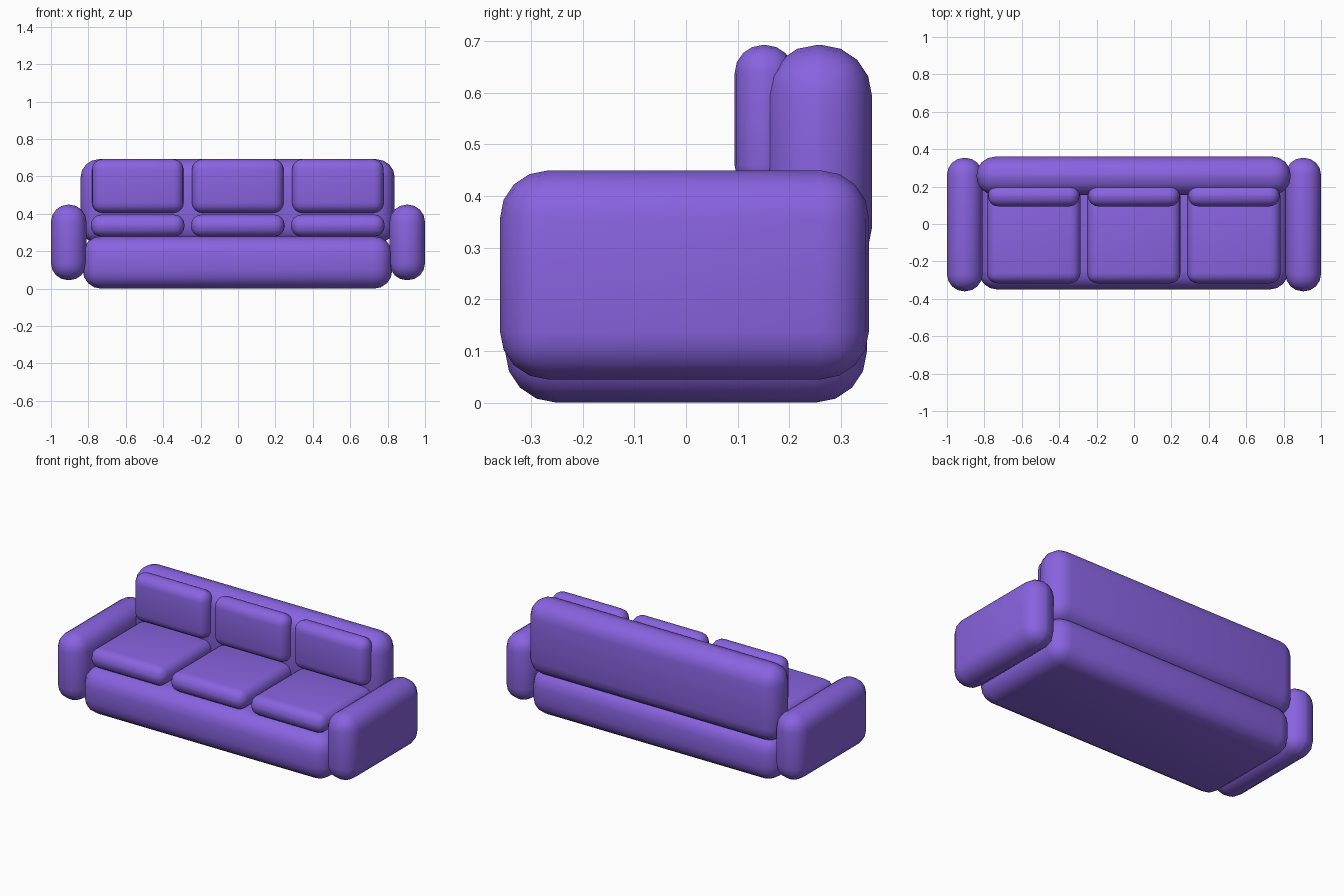
import bpy
import bmesh
from mathutils import Vector

cube = bpy.data.objects.get("Cube")
if cube:
    bpy.data.objects.remove(cube, do_unlink=True)

# Single upholstery colour
fabric = bpy.data.materials.new("purple_fabric")
fabric.use_nodes = True
colour = (0.25, 0.125, 0.75, 1.0)
fabric.diffuse_color = colour
bsdf = next(n for n in fabric.node_tree.nodes if n.type == "BSDF_PRINCIPLED")
bsdf.inputs["Base Color"].default_value = colour
bsdf.inputs["Roughness"].default_value = 0.8


def padded_box(name, low, high, radius):
    """Box between two corners with soft rounded edges."""
    low, high = Vector(low), Vector(high)
    size, centre = high - low, (low + high) / 2
    bm = bmesh.new()
    bmesh.ops.create_cube(bm, size=1)
    for v in bm.verts:
        v.co = Vector(a * b for a, b in zip(v.co, size))
    bmesh.ops.bevel(bm, geom=bm.edges[:], offset=radius, segments=4,
                    profile=0.5, affect="EDGES")
    for f in bm.faces:
        f.smooth = True
    mesh = bpy.data.meshes.new(name)
    bm.to_mesh(mesh)
    bm.free()
    mesh.materials.append(fabric)
    obj = bpy.data.objects.new(name, mesh)
    obj.location = centre
    bpy.context.collection.objects.link(obj)
    return obj


# Frame
padded_box("base", (-0.83, -0.35, 0), (0.825, 0.35, 0.28), 0.098)
padded_box("backrest", (-0.842, 0.155, 0.24), (0.838, 0.36, 0.692), 0.098)

# Arms
padded_box("left_arm", (0.81, -0.36, 0.045), (1.0, 0.354, 0.449), 0.092)
padded_box("right_arm", (-1.0, -0.36, 0.045), (-0.81, 0.354, 0.449), 0.092)

# Seat and back cushions, one pair per place
for place, x in (("right", -0.536), ("middle", -0.001), ("left", 0.534)):
    padded_box(place + "_seat_cushion", (x - 0.25, -0.317, 0.278),
               (x + 0.25, 0.2, 0.396), 0.055)
    padded_box(place + "_back_cushion", (x - 0.245, 0.094, 0.405),
               (x + 0.245, 0.209, 0.692), 0.055)
